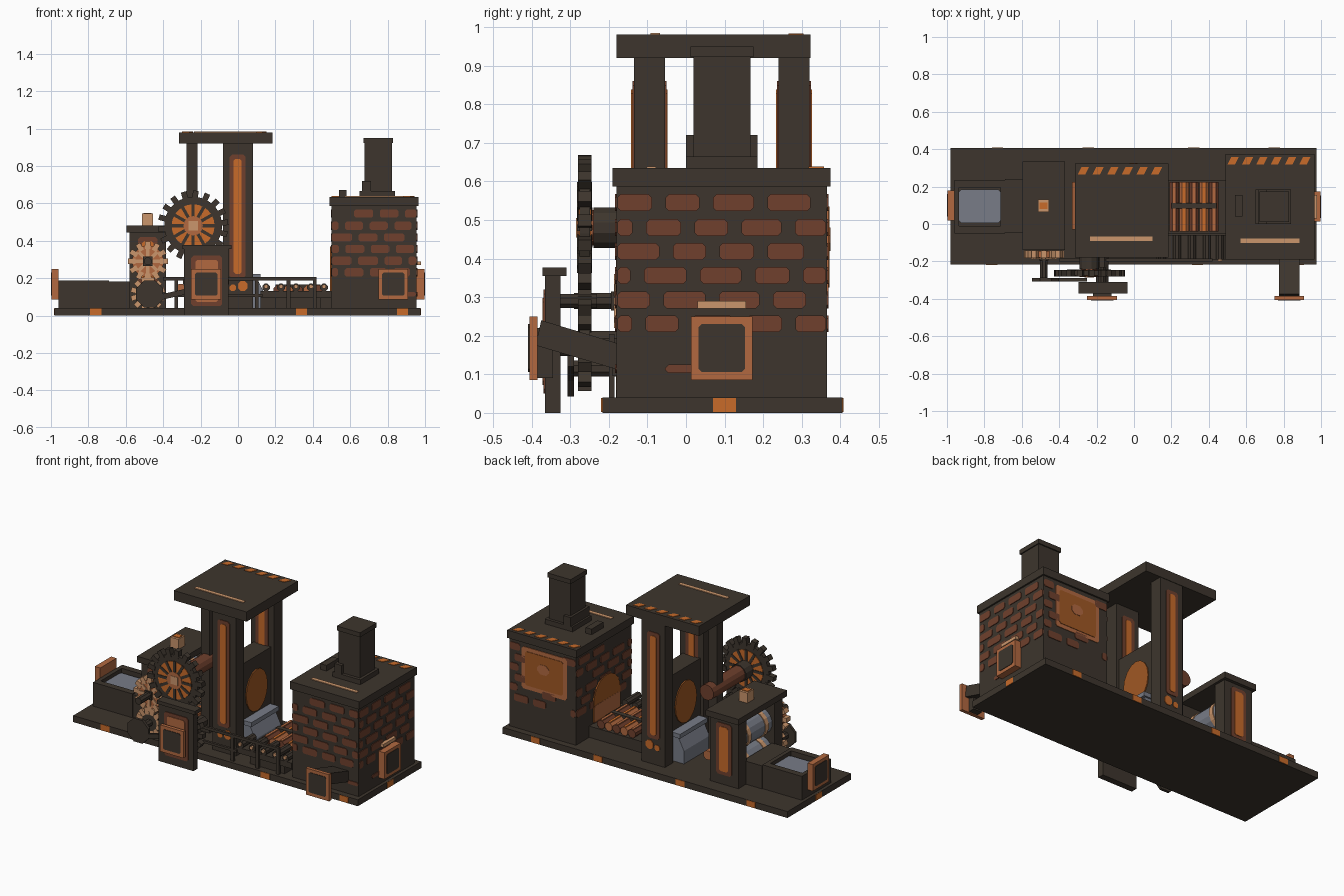
import bpy, bmesh, math, random
from mathutils import Vector

if "Cube" in bpy.data.objects:
    bpy.data.objects.remove(bpy.data.objects["Cube"])
random.seed(4)


def material(name, rgb):
    m = bpy.data.materials.new(name)
    lin = [((c / 255 + 0.055) / 1.055) ** 2.4 for c in rgb]
    m.diffuse_color = (*lin, 1)
    m.use_nodes = True
    m.node_tree.nodes["Principled BSDF"].inputs["Base Color"].default_value = m.diffuse_color
    return m


DARK = material("dark_iron", (61, 53, 45))
BRICK = material("red_brick", (112, 64, 45))
COPPER = material("copper", (178, 105, 64))
ORANGE = material("glow_orange", (200, 107, 42))
PEACH = material("pale_copper", (203, 150, 108))
GREY = material("steel_grey", (120, 124, 135))
AMBER = material("dull_amber", (160, 88, 36))


def prisms(name, polys, axis, lo, hi, mat):
    """Extrude flat outlines along an axis, all joined in one object."""
    put = {'x': lambda p, t: (t, p[0], p[1]), 'y': lambda p, t: (p[0], t, p[1]),
           'z': lambda p, t: (p[0], p[1], t)}[axis]
    bm = bmesh.new()
    for poly in polys:
        a = [bm.verts.new(put(p, lo)) for p in poly]
        b = [bm.verts.new(put(p, hi)) for p in poly]
        bm.faces.new(a)
        bm.faces.new(b[::-1])
        for i in range(len(a)):
            j = (i + 1) % len(a)
            bm.faces.new((a[i], b[i], b[j], a[j]))
    bmesh.ops.recalc_face_normals(bm, faces=bm.faces)
    me = bpy.data.meshes.new(name)
    bm.to_mesh(me)
    bm.free()
    me.materials.append(mat)
    ob = bpy.data.objects.new(name, me)
    bpy.context.collection.objects.link(ob)
    return ob


def rect(a0, a1, b0, b1, c=0.0):
    if c == 0:
        return [(a0, b0), (a1, b0), (a1, b1), (a0, b1)]
    return [(a0 + c, b0), (a1 - c, b0), (a1, b0 + c), (a1, b1 - c),
            (a1 - c, b1), (a0 + c, b1), (a0, b1 - c), (a0, b0 + c)]


def box(name, x0, x1, y0, y1, z0, z1, mat=DARK):
    return prisms(name, [rect(x0, x1, y0, y1)], 'z', z0, z1, mat)


def ring(cx, cz, r, n=16, turn=0.0):
    return [(cx + r * math.cos(turn + 2 * math.pi * i / n),
             cz + r * math.sin(turn + 2 * math.pi * i / n)) for i in range(n)]


def rod(name, cx, cz, r, y0, y1, mat, n=16):
    return prisms(name, [ring(cx, cz, r, n, math.pi / n)], 'y', y0, y1, mat)


def bars(cx, cz, r0, r1, w, n, turn=0.0):
    """Radial rectangles for teeth and spokes."""
    out = []
    for i in range(n):
        a = turn + 2 * math.pi * i / n
        u, v = Vector((math.cos(a), math.sin(a))), Vector((-math.sin(a), math.cos(a))) * w / 2
        out.append([(cx + p.x, cz + p.y) for p in (u * r0 - v, u * r1 - v, u * r1 + v, u * r0 + v)])
    return out


def inset(name, a0, a1, b0, b1, axis, face, sign, edge=0.02, inner=ORANGE, outer=BRICK):
    """Painted panel with a border on a flat face."""
    prisms(name + "_border", [rect(a0, a1, b0, b1, 0.012)], axis, face, face + sign * 0.004, outer)
    prisms(name, [rect(a0 + edge, a1 - edge, b0 + edge, b1 - edge, 0.01)], axis, face, face + sign * 0.007, inner)


def hatch(name, c, axis, inner, outer, sign):
    """Square copper door with a dark centre."""
    prisms(name, [rect(c - 0.08, c + 0.08, 0.085, 0.25)], axis, inner, outer, COPPER)
    prisms(name + "_centre", [rect(c - 0.06, c + 0.06, 0.106, 0.23, 0.008)], axis, outer, outer + sign * 0.003, DARK)


# Base with orange edge marks
box("base", -0.98, 0.975, -0.217, 0.405, 0, 0.04)
for y, s, marks in ((-0.217, -1, (-0.76, 0.34, 0.88)), (0.405, 1, (-0.73, -0.245, 0.32, 0.75))):
    prisms("base_mark", [rect(x - 0.03, x + 0.03, 0.002, 0.039) for x in marks], 'y', y, y + s * 0.003, ORANGE)
for x, s in ((0.975, 1), (-0.98, -1)):
    prisms("base_mark", [rect(0.07, 0.13, 0.002, 0.039)], 'x', x, x + s * 0.003, ORANGE)

# Brick furnace
box("furnace_body", 0.5, 0.955, -0.18, 0.365, 0.04, 0.59)
box("furnace_cap", 0.49, 0.965, -0.19, 0.375, 0.587, 0.635)


def bricks(a0, a1, skip):
    out = []
    for i, z in enumerate((0.114, 0.231, 0.293, 0.356, 0.418, 0.48, 0.545)):
        a = a0 - (0.07 if i % 2 else 0.0)
        while a < a1:
            w = random.uniform(0.085, 0.112)
            lo, hi = max(a, a0 + 0.002), min(a + w, a1 - 0.002)
            h = 0.011 if i == 0 else 0.022
            if hi - lo > 0.03 and random.random() > skip + (0.4 if i == 0 else 0):
                out.append(rect(lo, hi, z - h, z + h, 0.009))
            a += w + 0.035
    return out


prisms("front_bricks", bricks(0.5, 0.955, 0.05), 'y', -0.18, -0.184, BRICK)
prisms("right_bricks", bricks(-0.18, 0.365, 0.03), 'x', 0.955, 0.959, BRICK)
prisms("left_bricks", bricks(-0.18, 0.365, 0.05), 'x', 0.5, 0.496, BRICK)
prisms("back_bricks", bricks(0.5, 0.955, 0.45), 'y', 0.365, 0.369, BRICK)
inset("back_glow_panel", 0.56, 0.87, 0.3, 0.56, 'y', 0.365, 1, 0.025, AMBER, COPPER)
prisms("back_glow_spot", [rect(0.68, 0.76, 0.42, 0.48, 0.02)], 'y', 0.365, 0.374, COPPER)
arch = [(0.07 + 0.13 * math.cos(t * math.pi / 10), 0.24 + 0.13 * math.sin(t * math.pi / 10)) for t in range(11)]
prisms("furnace_mouth", [arch + [(-0.06, 0.12), (0.2, 0.12)]], 'x', 0.5, 0.492, AMBER)
prisms("mouth_embers", [rect(-0.055, 0.195, 0.125, 0.22, 0.01)], 'x', 0.5, 0.491, COPPER)
hatch("side_hatch", 0.0925, 'x', 0.955, 0.997, 1)
box("side_ledge", 0.95, 0.978, 0.03, 0.155, 0.27, 0.29, PEACH)

# Chimney
box("chimney_foot", 0.65, 0.84, 0.0, 0.185, 0.635, 0.665)
box("chimney_flange", 0.662, 0.712, 0.0, 0.185, 0.635, 0.72)
box("chimney", 0.677, 0.823, 0.02, 0.167, 0.635, 0.925)
box("chimney_cap", 0.67, 0.83, 0.012, 0.175, 0.922, 0.95)
box("cap_block", 0.54, 0.58, 0.04, 0.155, 0.635, 0.67)

# Furnace feed chute
prisms("chute", [[(-0.39, 0.175), (-0.17, 0.11), (-0.17, 0.178), (-0.375, 0.24)]], 'x', 0.775, 0.885, DARK)
hatch("chute_hatch", 0.83, 'y', -0.385, -0.406, -1)
box("chute_leg", 0.8, 0.86, -0.385, -0.345, 0.09, 0.2)

# Hammer frame: roof, columns and ram
box("roof", -0.315, 0.185, -0.18, 0.323, 0.92, 0.98)
for y0, label in ((-0.135, "front"), (0.24, "back")):
    box(label + "_column", -0.08, 0.08, y0, y0 + 0.08, 0.04, 0.92)
    for face, s in ((y0, -1), (y0 + 0.08, 1)):
        inset(label + "_column_panel", -0.045, 0.04, 0.2, 0.86, 'y', face, s, 0.022, ORANGE)
        prisms("column_spark", [rect(-0.045, -0.01, 0.13, 0.165, 0.01), rect(0.0, 0.05, 0.13, 0.185, 0.015)],
               'y', face, face + s * 0.004, ORANGE)
box("side_column", -0.275, -0.217, 0.03, 0.09, 0.04, 0.92)
box("ram", -0.06, 0.06, -0.055, 0.24, 0.22, 0.57)
disc = [(0.0925 + 0.105 * math.cos(t * math.pi / 8), 0.36 + 0.13 * math.sin(t * math.pi / 8)) for t in range(16)]
for x, s in ((-0.06, -1), (0.06, 1)):
    prisms("ram_glow", [disc], 'x', x, x + s * 0.006, AMBER)
prisms("anvil", [[(-0.14, 0.04), (0.14, 0.04), (0.14, 0.12), (0.1, 0.2), (-0.1, 0.2), (-0.14, 0.12)]],
       'y', -0.03, 0.22, GREY)
box("anvil_top", -0.12, 0.12, -0.04, 0.23, 0.195, 0.222, GREY)

# Hazard dashes and pale strips on both tops
for x0, x1, y, z, sy, s0, s1 in ((-0.3, 0.17, 0.285, 0.98, -0.08, -0.235, 0.1), (0.5, 0.96, 0.337, 0.635, -0.09, 0.57, 0.885)):
    step = (x1 - x0) / 6
    prisms("hazard_dashes", [[(x0 + step * i, y - 0.02), (x0 + step * i + 0.04, y - 0.02),
                              (x0 + step * i + 0.06, y + 0.02), (x0 + step * i + 0.02, y + 0.02)]
                             for i in range(6)], 'z', z, z + 0.003, ORANGE)
    prisms("pale_strip", [rect(s0, s1, sy - 0.012, sy + 0.012)], 'z', z, z + 0.004, PEACH)

# Billet bed between hammer and furnace
box("bed", 0.12, 0.5, -0.05, 0.235, 0.04, 0.11)
for i in range(5):
    x = 0.215 + i * 0.053
    rod("billet", x, 0.135, 0.027, -0.04, 0.225, COPPER if i % 2 else BRICK, 8)
    box("billet_glow", x - 0.008, x + 0.008, -0.035, 0.22, 0.155, 0.164, ORANGE if i % 2 else COPPER)
box("billet_strap", 0.2, 0.44, 0.082, 0.112, 0.11, 0.167)
rod("spare_billet", -0.305, 0.14, 0.03, -0.03, 0.225, COPPER, 8)

# Front conveyor with rail
box("conveyor_bed", 0.12, 0.5, -0.19, -0.06, 0.095, 0.13)
box("conveyor_foot", 0.2, 0.44, -0.17, -0.08, 0.04, 0.095)
for x in (0.15, 0.23, 0.31, 0.39, 0.46):
    rod("roller", x, 0.15, 0.022, -0.19, -0.06, DARK, 8)
    rod("roller_pin", x, 0.155, 0.012, -0.2, -0.19, PEACH, 6)
box("rail", -0.4, 0.42, -0.2, -0.185, 0.187, 0.205)
box("lower_rail", -0.36, 0.13, -0.2, -0.185, 0.1, 0.115)
for x in (-0.33, 0.1, 0.27, 0.41):
    box("rail_post", x - 0.01, x + 0.01, -0.2, -0.185, 0.04, 0.19)

# Rolling mill tower
for y0, face, s, label in ((-0.12, -0.12, -1, "front"), (0.235, 0.315, 1, "back")):
    box(label + "_mill_post", -0.58, -0.385, y0, y0 + 0.08, 0.04, 0.45)
    inset(label + "_mill_panel", -0.535, -0.43, 0.1, 0.42, 'y', face, s, 0.022)
box("mill_cap", -0.595, -0.37, -0.14, 0.335, 0.445, 0.482)
box("mill_knob", -0.512, -0.455, 0.065, 0.13, 0.48, 0.545, PEACH)
box("mill_knob_mark", -0.505, -0.462, 0.08, 0.115, 0.545, 0.549, ORANGE)
for z in (0.13, 0.305):
    rod("mill_roller", -0.482, z, 0.083, -0.05, 0.24, GREY)
    for y in (0.0, 0.17):
        rod("roller_band", -0.482, z, 0.088, y, y + 0.03, PEACH)

# Mill gears
for z, r, mat, turn in ((0.29, 0.085, COPPER, 0.0), (0.115, 0.07, DARK, 0.26)):
    rod("mill_gear", -0.482, z, r, -0.18, -0.145, mat)
    prisms("mill_gear_teeth", bars(-0.482, z, r - 0.02, r + 0.022, 0.028, 12, turn), 'y', -0.182, -0.143, PEACH)
    rod("mill_shaft", -0.482, z, 0.022, -0.29, 0.3, DARK, 8)
prisms("mill_gear_spokes", bars(-0.482, 0.29, 0.02, 0.07, 0.018, 8), 'y', -0.186, -0.18, PEACH)
prisms("mill_gear_hub", [rect(-0.507, -0.457, 0.265, 0.315)], 'y', -0.195, -0.18, DARK)
rod("crank_disc", -0.472, 0.115, 0.078, -0.307, -0.29, DARK, 8)
prisms("crank_arm", [[(-0.47, 0.07), (-0.25, 0.12), (-0.25, 0.15), (-0.47, 0.1)]], 'y', -0.307, -0.29, DARK)

# Large drive gear, its shaft and the pinion below
GX, GZ = -0.24, 0.48
rod("drive_gear", GX, GZ, 0.155, -0.276, -0.249, DARK, 32)
prisms("drive_gear_teeth", bars(GX, GZ, 0.14, 0.188, 0.03, 18, 0.1), 'y', -0.28, -0.245, DARK)
for y, s in ((-0.276, -1), (-0.249, 1)):
    prisms("gear_glow", [ring(GX, GZ, 0.115, 24)], 'y', y, y + s * 0.003, ORANGE)
    prisms("gear_spokes", bars(GX, GZ, 0.05, 0.118, 0.017, 12), 'y', y, y + s * 0.006, DARK)
    prisms("gear_hub_ring", [ring(GX, GZ, 0.052, 12)], 'y', y, y + s * 0.007, COPPER)
    prisms("gear_hub", [rect(GX - 0.025, GX + 0.025, GZ - 0.025, GZ + 0.025)], 'y', y, y + s * 0.009, PEACH)
rod("drive_shaft", GX, GZ, 0.048, -0.25, 0.14, BRICK, 12)
rod("shaft_collar", GX, GZ, 0.054, -0.24, -0.17, DARK, 12)
rod("pinion", -0.17, 0.18, 0.095, -0.276, -0.249, DARK, 20)
prisms("pinion_teeth", bars(-0.17, 0.18, 0.08, 0.123, 0.028, 12), 'y', -0.28, -0.245, DARK)
rod("pinion_shaft", -0.17, 0.18, 0.035, -0.33, -0.1, DARK, 8)
rod("pinion_stub", -0.17, 0.29, 0.02, -0.33, -0.23, DARK, 8)

# Front control post
box("control_post", -0.29, -0.05, -0.365, -0.325, 0, 0.36)
box("control_cap", -0.297, -0.035, -0.372, -0.31, 0.355, 0.377)
inset("control_panel", -0.25, -0.085, 0.05, 0.32, 'y', -0.365, -1, 0.022, COPPER)
box("control_neck", -0.22, -0.12, -0.388, -0.36, 0.12, 0.22)
hatch("control_hatch", -0.17, 'y', -0.385, -0.406, -1)

# Quench trough
box("trough_floor", -0.96, -0.69, -0.05, 0.235, 0.04, 0.14)
for y0 in (-0.05, 0.195):
    box("trough_side", -0.96, -0.69, y0, y0 + 0.04, 0.04, 0.188)
for x0 in (-0.96, -0.715):
    box("trough_end", x0, x0 + 0.025, -0.05, 0.235, 0.04, 0.188)
prisms("trough_water", [rect(-0.935, -0.715, 0.005, 0.185, 0.012)], 'z', 0.14, 0.165, GREY)
box("trough_neck", -0.69, -0.56, -0.045, 0.24, 0.04, 0.183)
hatch("trough_hatch", 0.1, 'x', -0.96, -0.997, -1)
